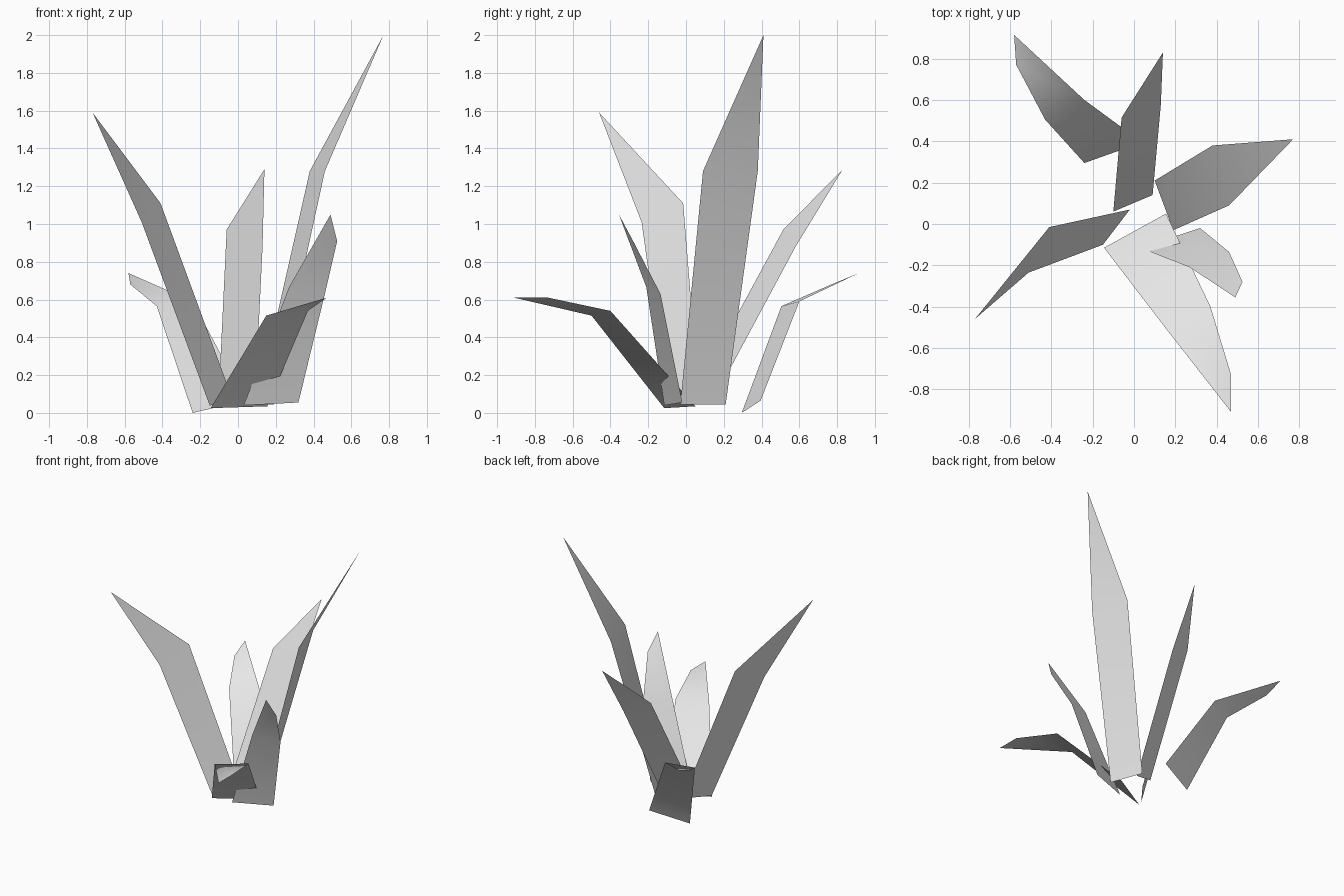
import bpy
import bmesh
from mathutils import Vector

old_cube = bpy.data.objects.get("Cube")
if old_cube:
    bpy.data.objects.remove(old_cube, do_unlink=True)

# One pale grey for the whole plant
GREY = (0.8, 0.8, 0.8, 1.0)
leaf_grey = bpy.data.materials.new("leaf_grey")
leaf_grey.use_nodes = True
leaf_grey.diffuse_color = GREY
leaf_grey.node_tree.nodes["Principled BSDF"].inputs["Base Color"].default_value = GREY


def make_leaf(name, base, shoulder, tip):
    """Bridge the base edge, the bend and the tip (a point or a short edge) into one thin blade."""
    bm = bmesh.new()
    rows = [[bm.verts.new(Vector(point)) for point in row] for row in (base, shoulder, tip)]
    for lower, upper in zip(rows, rows[1:]):
        bm.faces.new(lower + upper[::-1])
    bm.normal_update()

    # Upper side of the leaf faces the sky
    if sum(face.normal.z for face in bm.faces) < 0:
        bmesh.ops.reverse_faces(bm, faces=bm.faces[:])
    for face in bm.faces:
        face.smooth = True

    mesh = bpy.data.meshes.new(name)
    bm.to_mesh(mesh)
    bm.free()
    mesh.materials.append(leaf_grey)
    leaf = bpy.data.objects.new(name, mesh)
    bpy.context.collection.objects.link(leaf)
    return leaf


# Tall pointed leaves
make_leaf("tall_left_leaf",
          base=[(.1, .21, .045), (.19, -.03, .045)],
          shoulder=[(.38, .38, 1.28), (.46, .09, 1.28)],
          tip=[(.77, .41, 2)])
make_leaf("tall_right_leaf",
          base=[(-.02, .07, .05), (-.15, -.1, .04)],
          shoulder=[(-.41, -.015, 1.11), (-.51, -.235, 1.01)],
          tip=[(-.77, -.46, 1.59)])
make_leaf("back_leaf",
          base=[(-.1, .06, .13), (.09, .14, .06)],
          shoulder=[(-.06, .515, .97), (.13, .58, .88)],
          tip=[(.14, .83, 1.29)])

# Shorter leaves with a clipped tip
make_leaf("back_right_leaf",
          base=[(.04, .395, .065), (-.24, .295, 0)],
          shoulder=[(-.24, .6, .59), (-.43, .505, .565)],
          tip=[(-.58, .915, .74), (-.57, .77, .68)])
make_leaf("front_drooping_leaf",
          base=[(-.145, -.115, .025), (.155, .05, .035)],
          shoulder=[(.15, -.5, .515), (.37, -.4, .54)],
          tip=[(.47, -.91, .61), (.47, -.73, .61)])
make_leaf("front_left_leaf",
          base=[(.03, -.115, .04), (.32, -.02, .055)],
          shoulder=[(.27, -.21, .665), (.46, -.135, .63)],
          tip=[(.49, -.355, 1.05), (.525, -.28, .91)])
